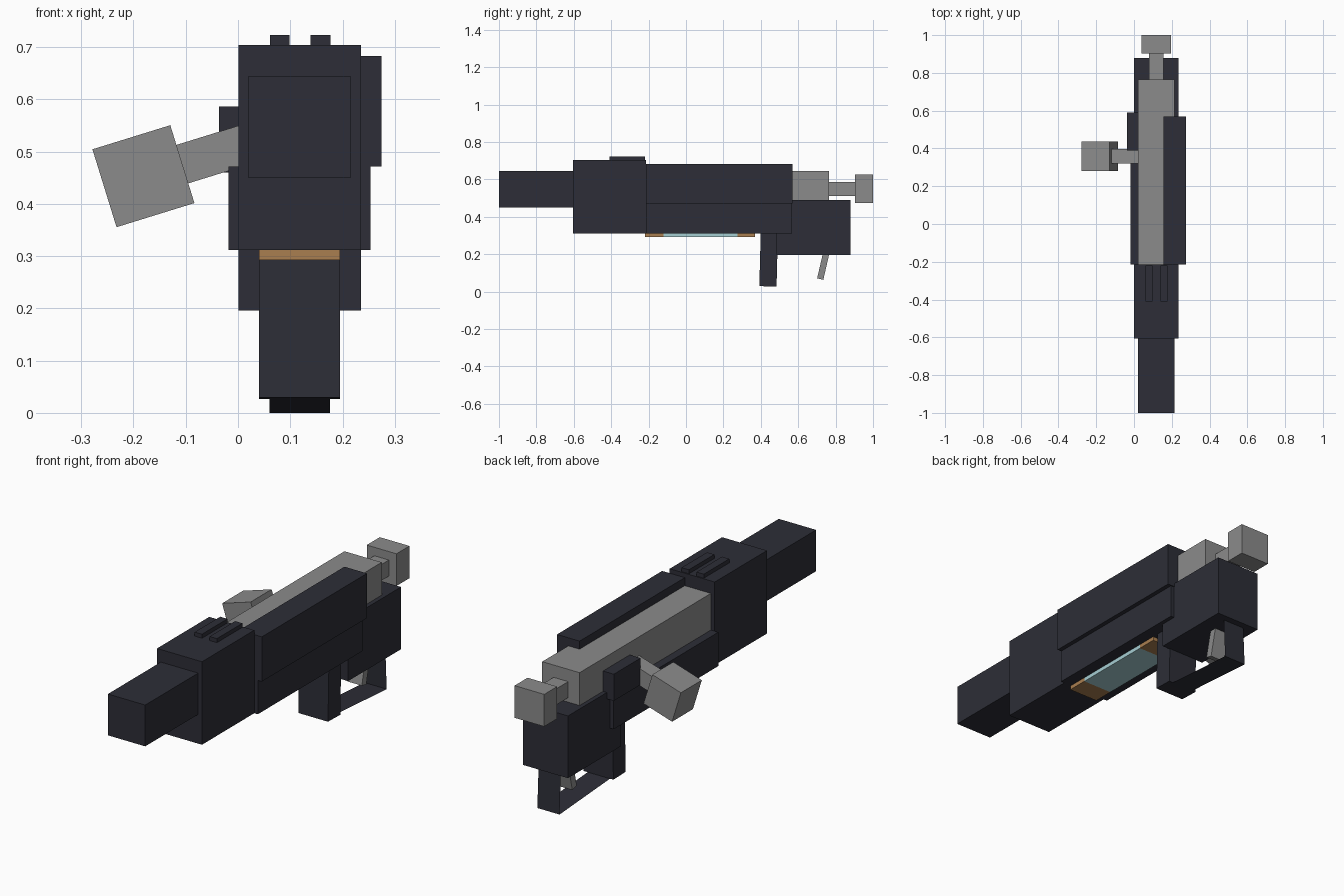
import bpy
import bmesh
from math import radians, cos, sin
from mathutils import Matrix, Vector

cube = bpy.data.objects.get("Cube")
if cube:
    bpy.data.objects.remove(cube)


def material(name, rgb):
    m = bpy.data.materials.new(name)
    m.use_nodes = True
    m.diffuse_color = (*rgb, 1)
    m.node_tree.nodes["Principled BSDF"].inputs["Base Color"].default_value = (*rgb, 1)
    return m


DARK = material("dark slate", (0.026, 0.027, 0.038))
GREY = material("steel grey", (0.26, 0.26, 0.26))
BROWN = material("copper brown", (0.40, 0.21, 0.08))
BLUE = material("pale blue", (0.38, 0.62, 0.65))


def finish(name, bm, mat):
    mesh = bpy.data.meshes.new(name)
    bm.to_mesh(mesh)
    bm.free()
    mesh.materials.append(mat)
    obj = bpy.data.objects.new(name, mesh)
    bpy.context.collection.objects.link(obj)
    return obj


def block(name, mat, x, y, z, tilt=0, axis="Y"):
    """Box from x, y and z ranges, turned about its own centre."""
    bm = bmesh.new()
    bmesh.ops.create_cube(bm, size=1)
    bm.transform(Matrix.Diagonal((x[1] - x[0], y[1] - y[0], z[1] - z[0], 1)))
    obj = finish(name, bm, mat)
    obj.location = [(r[0] + r[1]) / 2 for r in (x, y, z)]
    obj.rotation_euler["XYZ".index(axis)] = radians(tilt)
    return obj


MID = 0.118  # centre line of the body


def centred(name, mat, width, y, z, **turn):
    return block(name, mat, (MID - width / 2, MID + width / 2), y, z, **turn)


# Barrel and receiver
centred("barrel", DARK, 0.195, (-1, -0.605), (0.45, 0.645))
centred("front_receiver", DARK, 0.235, (-0.605, -0.215), (0.312, 0.704))
centred("lower_receiver", DARK, 0.272, (-0.215, 0.566), (0.312, 0.472))
centred("rear_body", DARK, 0.235, (0.485, 0.88), (0.196, 0.49))
block("side_panel", DARK, (0.157, 0.275), (-0.215, 0.57), (0.472, 0.683))
block("side_lug", DARK, (-0.036, 0.022), (0.39, 0.59), (0.46, 0.586))
for side, x in (("right", 0.08), ("left", 0.158)):
    block(side + "_sight_rail", DARK, (x - 0.019, x + 0.019), (-0.41, -0.22), (0.70, 0.723))

# Bolt with rear knob
centred("bolt", GREY, 0.195, (-0.215, 0.765), (0.45, 0.645))
centred("bolt_stem", GREY, 0.076, (0.765, 0.903), (0.511, 0.587))
centred("bolt_knob", GREY, 0.155, (0.903, 1), (0.475, 0.627))

# Tilted side handle
ANGLE = 17.2
knob = Vector((-0.181, 0.358, 0.453))
along = Vector((cos(radians(ANGLE)), 0, sin(radians(ANGLE))))


def handle_part(name, start, end, size):
    c = knob + along * (start + end) / 2
    half = (end - start) / 2
    block(name, GREY, (c.x - half, c.x + half), (c.y - size / 2, c.y + size / 2),
          (c.z - size / 2, c.z + size / 2), tilt=-ANGLE)


handle_part("handle_knob", -0.078, 0.078, 0.156)
handle_part("handle_stem", 0.078, 0.23, 0.077)

# Energy cell under the receiver
centred("cell_front_cap", BROWN, 0.155, (-0.22, -0.12), (0.293, 0.314))
centred("cell_core", BLUE, 0.155, (-0.12, 0.275), (0.293, 0.314))
centred("cell_rear_cap", BROWN, 0.155, (0.275, 0.37), (0.293, 0.314))

# Grip, trigger and thin guard
centred("front_grip", DARK, 0.155, (0.396, 0.488), (0.028, 0.33), tilt=-1.5, axis="X")
centred("trigger", GREY, 0.076, (0.718, 0.752), (0.065, 0.22), tilt=-13, axis="X")
bm = bmesh.new()
rows = [[bm.verts.new((MID + s * 0.058, y, z)) for s in (-1, 1)]
        for y, z in ((0.46, 0.027), (0.858, 0), (0.848, 0.2))]
for a, b in zip(rows, rows[1:]):
    bm.faces.new((a[0], a[1], b[1], b[0]))
finish("trigger_guard", bm, DARK)
